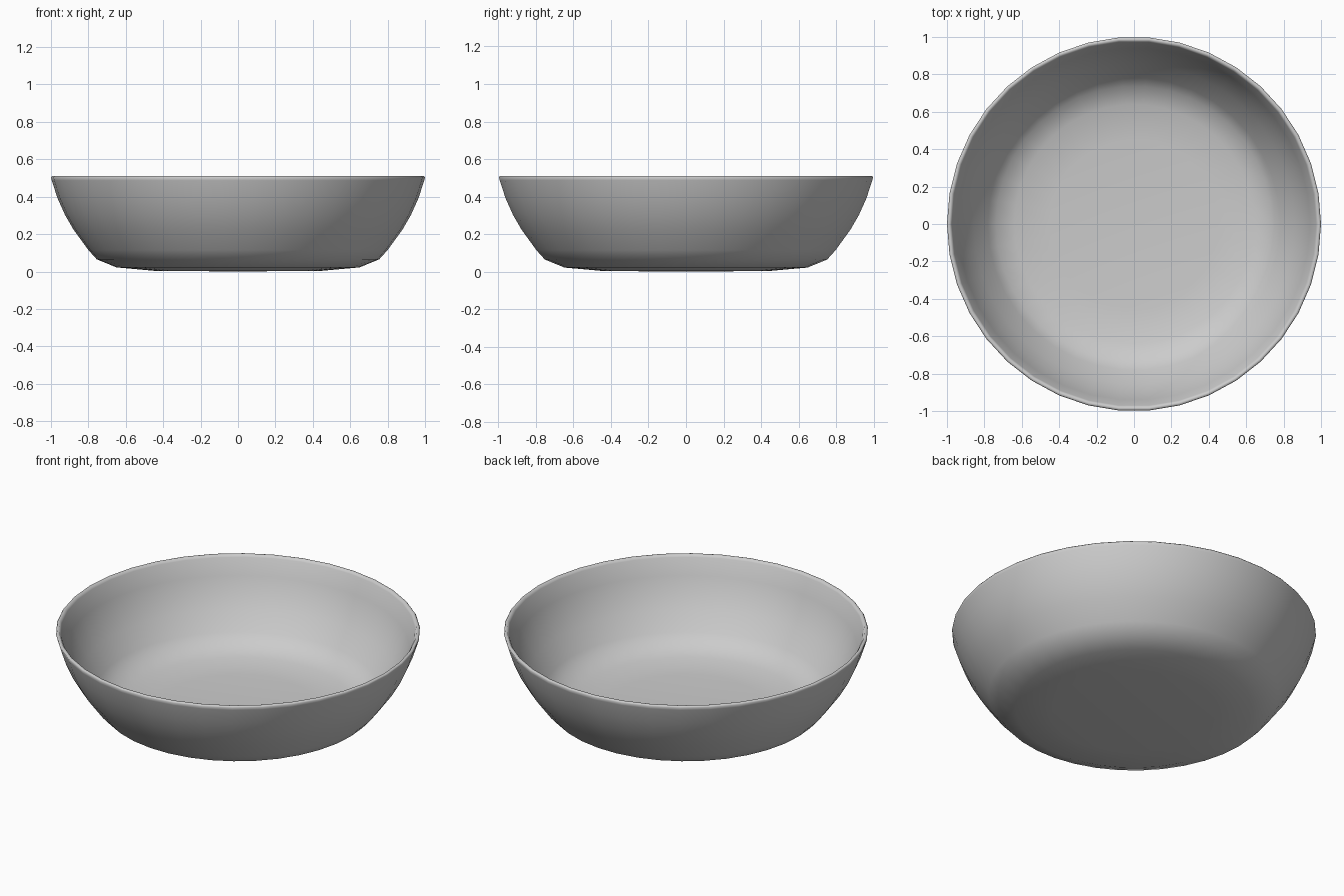
import bpy, bmesh, math

if "Cube" in bpy.data.objects:
    bpy.data.objects.remove(bpy.data.objects["Cube"])

SIDES = 38
# half cross-section (radius, height): outside from the base up, over the rim, down the inside
profile = [
    (0.45, 0.004), (0.65, 0.022), (0.755, 0.065), (0.80, 0.115), (0.88, 0.225),
    (0.925, 0.303), (0.965, 0.392), (0.996, 0.487), (1.0, 0.503), (0.995, 0.51),
    (0.983, 0.51), (0.974, 0.497), (0.942, 0.400), (0.903, 0.312), (0.858, 0.237),
    (0.782, 0.132), (0.738, 0.084), (0.64, 0.046), (0.45, 0.029),
]

# bowl: revolve the cross-section
bm = bmesh.new()
rings = [[bm.verts.new((r * math.cos(2 * math.pi * i / SIDES),
                        r * math.sin(2 * math.pi * i / SIDES), z))
          for i in range(SIDES)] for r, z in profile]
for a, b in zip(rings, rings[1:]):
    for i in range(SIDES):
        j = (i + 1) % SIDES
        bm.faces.new((a[i], a[j], b[j], b[i]))

# close the underside and the inner floor with fans
for ring, z in ((rings[0], 0.0), (rings[-1], 0.025)):
    centre = bm.verts.new((0, 0, z))
    for i in range(SIDES):
        bm.faces.new((ring[i], ring[(i + 1) % SIDES], centre))
bmesh.ops.recalc_face_normals(bm, faces=bm.faces)

mesh = bpy.data.meshes.new("bowl")
bm.to_mesh(mesh)
bm.free()
mesh.shade_smooth()
bowl = bpy.data.objects.new("bowl", mesh)
bpy.context.collection.objects.link(bowl)
